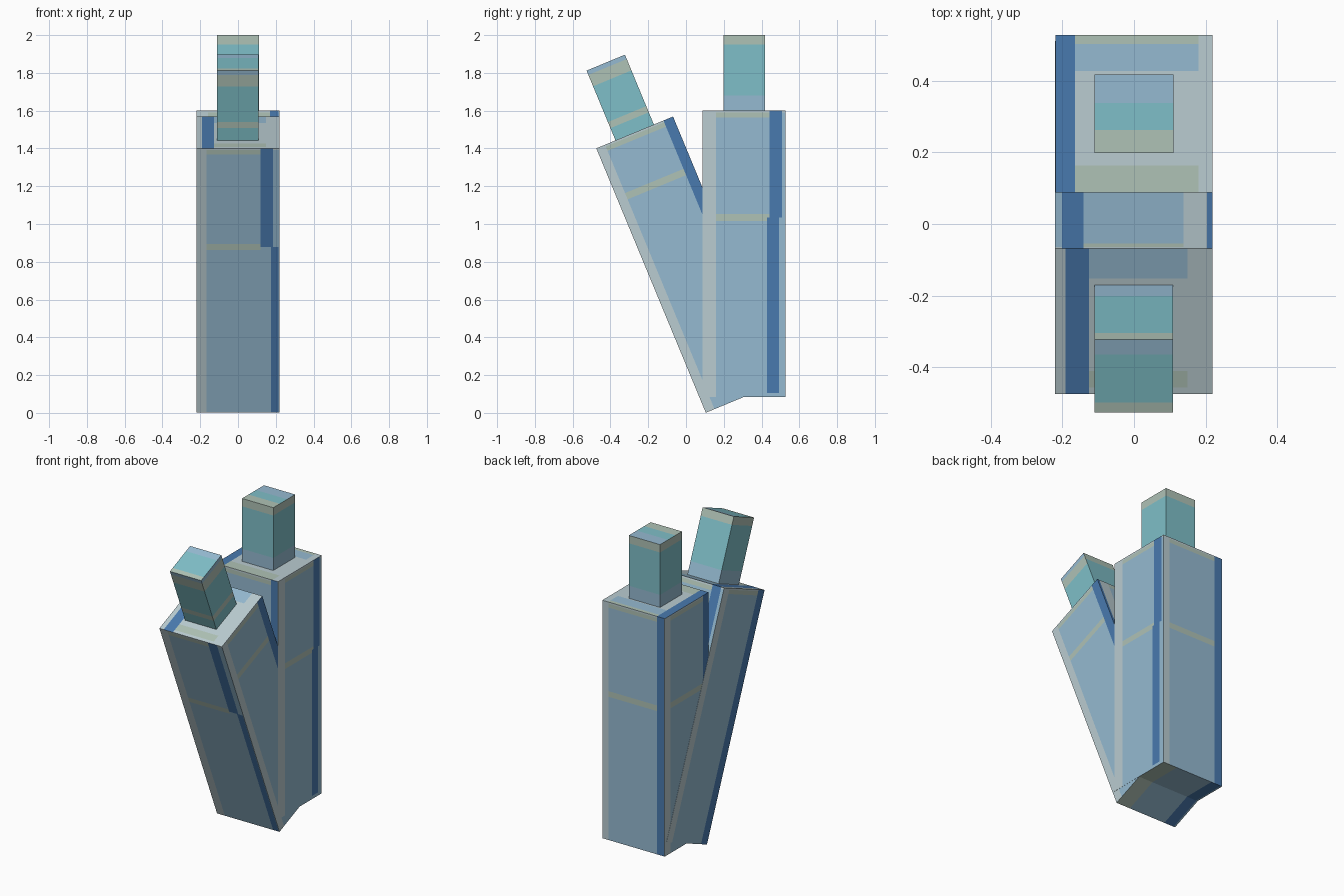
import bpy, bmesh, math
from mathutils import Vector, Matrix

if "Cube" in bpy.data.objects:
    bpy.data.objects.remove(bpy.data.objects["Cube"])


def lin(c):
    c /= 255
    return c / 12.92 if c <= 0.04045 else ((c + 0.055) / 1.055) ** 2.4


# Flat colours
COLOURS = [("light_blue", (149, 186, 209)), ("pale_grey", (186, 204, 209)),
           ("dark_blue", (73, 122, 175)), ("sage", (175, 194, 182)),
           ("teal", (127, 191, 200))]
BLUE, PALE, DARK, SAGE, TEAL = range(5)
MATS = []
for name, rgb in COLOURS:
    m = bpy.data.materials.new(name)
    m.diffuse_color = (*[lin(c) for c in rgb], 1)
    m.use_nodes = True
    m.node_tree.nodes["Principled BSDF"].inputs["Base Color"].default_value = m.diffuse_color
    MATS.append(m)

X, Y, Z = Vector((1, 0, 0)), Vector((0, 1, 0)), Vector((0, 0, 1))
# Each face: rightward and upward direction as seen from outside
AXES = {"front": (X, Z), "right": (Y, Z), "back": (-X, Z), "left": (-Y, Z),
        "top": (X, Y), "bottom": (-X, Y)}


def painted_box(name, w, h, z0, faces, matrix):
    """Square box whose faces are cut into coloured rectangles (u0, u1, v0, v1, colour)."""
    bm = bmesh.new()
    for key, (u, v) in AXES.items():
        rects = faces[key]
        hv = h if v == Z else w
        corner = Vector((0, 0, z0 + h / 2)) - u * w / 2 - v * hv / 2
        corner += u.cross(v) * (w / 2 if v == Z else h / 2)
        us = sorted({0, w} | {min(c, w) for r in rects for c in r[:2]})
        vs = sorted({0, hv} | {min(c, hv) for r in rects for c in r[2:4]})
        for a, b in zip(us, us[1:]):
            for c, d in zip(vs, vs[1:]):
                f = bm.faces.new([bm.verts.new(corner + u * p + v * q)
                                  for p, q in ((a, c), (b, c), (b, d), (a, d))])
                mu, mv = (a + b) / 2, (c + d) / 2
                for u0, u1, v0, v1, colour in rects:
                    if u0 < mu < u1 and v0 < mv < v1:
                        f.material_index = colour
    bmesh.ops.remove_doubles(bm, verts=bm.verts, dist=1e-5)
    me = bpy.data.meshes.new(name)
    bm.to_mesh(me)
    bm.free()
    for m in MATS:
        me.materials.append(m)
    ob = bpy.data.objects.new(name, me)
    ob.matrix_world = matrix
    bpy.context.collection.objects.link(ob)


W, H, P, PH = 0.44, 1.515, 0.22, 0.40


def side(left, upper, lower, line=None, foot=0.0):
    """Beam side: pale left margin, blue panel, sage bands, dark right strip."""
    mid = line or 0.95
    r = [(0, W, 0, H, PALE), (left, W, 0, H - 0.01, BLUE),
         (left, upper[0], H - 0.035, H - 0.01, SAGE)]
    if line:
        r.append((left, upper[0], line - 0.018, line + 0.018, SAGE))
    return r + [(*upper, mid, H, DARK), (*lower, foot, mid, DARK)]


bottom = [(0, W, 0, W, BLUE), (0, 0.1, 0, W, SAGE), (0.36, 0.43, 0, W, DARK)]

# Upright beam
upright = {
    "front": side(0.06, (0.39, 0.435), (0.39, 0.435), 0.95),
    "right": side(0.07, (0.355, 0.42), (0.34, 0.405), 0.95, 0.02),
    "back": side(0.045, (0.385, 0.435), (0.385, 0.435), 0.93),
    "left": side(0.06, (0.385, 0.44), (0.385, 0.44), 0.94),
    "top": [(0, W, 0, W, PALE), (0.055, 0.4, 0, 0.075, SAGE), (0.055, 0.4, 0.34, 0.415, BLUE),
            (0.055, 0.4, 0.415, W, SAGE), (0, 0.055, 0, W, DARK)],
    "bottom": bottom}

# Leaning beam
leaning = {
    "front": side(0.055, (0.34, 0.405), (0.395, 0.435), 0.95),
    "right": side(0.05, (0.385, 0.44), (0.385, 0.44), 1.22),
    "back": side(0.08, (0.36, 0.42), (0.36, 0.42)) + [(0, 0.015, 0, H, DARK)],
    "left": side(0.06, (0.375, 0.44), (0.375, 0.44)),
    "top": [(0, W, 0, W, PALE), (0.095, 0.37, 0.35, W, BLUE), (0.095, 0.37, 0.02, 0.07, SAGE),
            (0.03, 0.095, 0, W, DARK)],
    "bottom": bottom}


def post(bands, front_bands, cap):
    """Post faces from stacked (start, end, colour) bands."""
    stack = lambda bs: [(0, P, *b) for b in bs]
    faces = {k: stack(bands) for k in ("back", "left", "bottom")}
    faces["front"] = faces["right"] = stack(front_bands)
    faces["top"] = stack(cap)
    return faces


plain = [(0, 0.08, BLUE), (0.08, 0.35, TEAL), (0.35, PH, SAGE)]
banded = [(0, 0.07, TEAL), (0.07, 0.105, SAGE), (0.105, 0.14, TEAL), (0.14, 0.31, TEAL),
          (0.31, 0.375, SAGE), (0.375, PH, BLUE)]
upright_post = post(plain, plain, [(0, 0.065, SAGE), (0.065, 0.14, TEAL), (0.14, P, BLUE)])
leaning_post = post(plain, banded, [(0, 0.03, SAGE), (0.03, 0.175, TEAL), (0.175, P, BLUE)])

# Both beams share one pivot at the foot
foot = Matrix.Translation((0, 0.308, 0.085))
lean = Matrix.Translation((-0.001, 0.308, 0.085)) @ Matrix.Rotation(math.radians(22.5), 4, "X")
painted_box("upright_beam", W, H, 0, upright, foot)
painted_box("upright_post", P, PH, H, upright_post, foot)
painted_box("leaning_beam", W, H, 0, leaning, lean)
painted_box("leaning_post", P, PH, H, leaning_post, lean)
